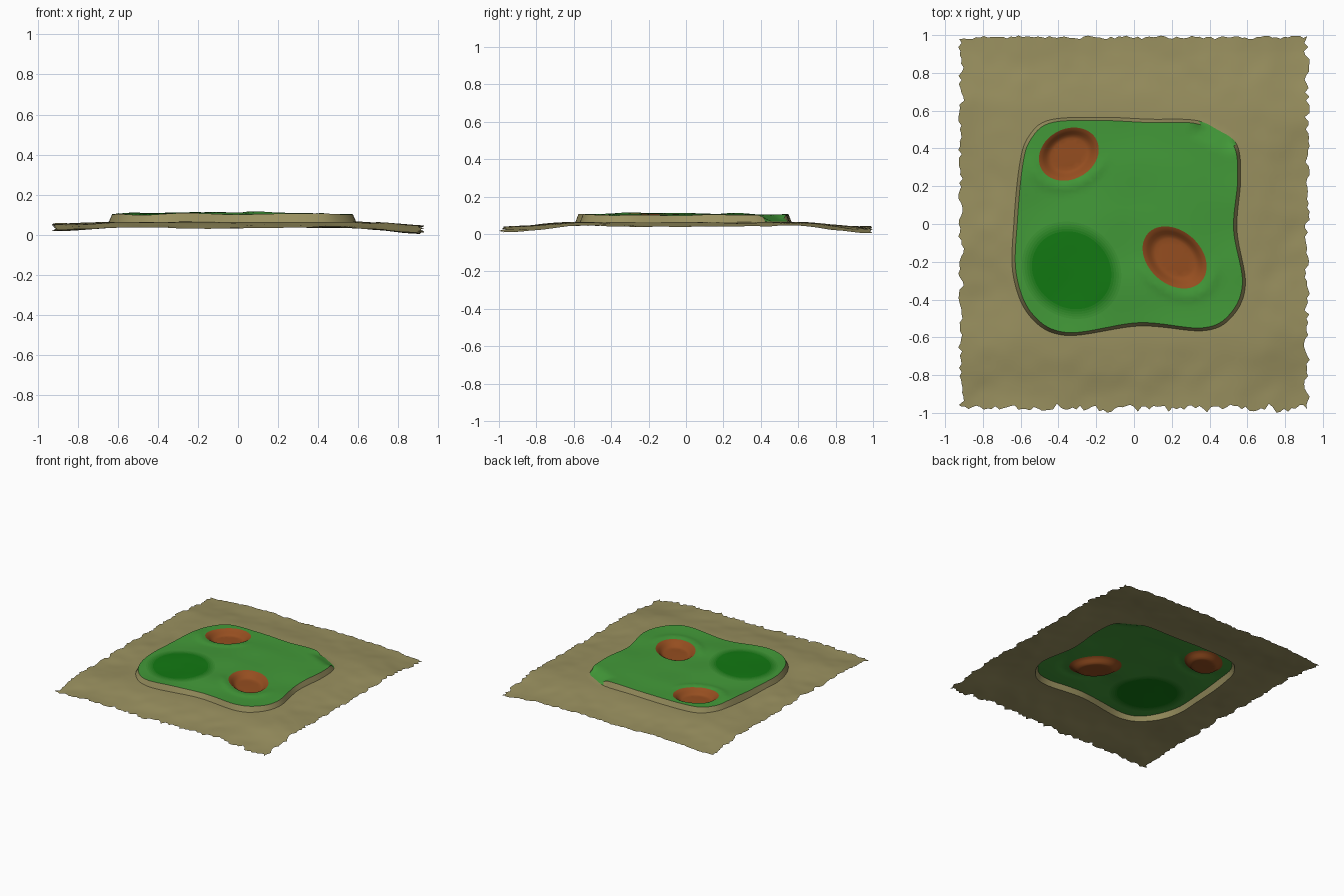
import bpy, random
from math import sin, cos, pi, radians, hypot, atan2, exp
from mathutils import Vector, noise
from mathutils.geometry import delaunay_2d_cdt, interpolate_bezier

if "Cube" in bpy.data.objects:
    bpy.data.objects.remove(bpy.data.objects["Cube"])

random.seed(4)
N = 180

# Plateau outline control points (counter-clockwise from the right)
CTRL = [(.545, -.03), (.565, .24), (.545, .42), (.44, .50), (.32, .55), (.08, .555),
        (-.18, .565), (-.45, .55), (-.56, .46), (-.605, .32), (-.635, .02), (-.64, -.27),
        (-.55, -.49), (-.36, -.59), (.03, -.54), (.37, -.565), (.52, -.49), (.59, -.32)]

# Ellipses: centre, half axes, rotation
PITS = [(-.345, .37, .165, .133, radians(28)), (.215, -.177, .19, .14, radians(-42))]
PATCH = (-.33, -.245, .275, .245, radians(-40))


def smooth(a, b, x):
    t = max(0, min(1, (x - a) / (b - a)))
    return t * t * (3 - 2 * t)


# Smooth closed curve, resampled to radius by angle
dense = []
for i in range(len(CTRL)):
    p0, p1, p2, p3 = [Vector(CTRL[(i + k - 1) % len(CTRL)]).to_3d() for k in range(4)]
    dense += interpolate_bezier(p1, p1 + (p2 - p0) / 6, p2 - (p3 - p1) / 6, p2, 16)[:-1]
polar = sorted((atan2(p.y, p.x) % (2 * pi), p.length) for p in dense)
polar = [(polar[-1][0] - 2 * pi, polar[-1][1])] + polar + [(polar[0][0] + 2 * pi, polar[0][1])]


def radius(a):
    a %= 2 * pi
    for (a0, r0), (a1, r1) in zip(polar, polar[1:]):
        if a0 <= a <= a1:
            return r0 + (r1 - r0) * (a - a0) / max(a1 - a0, 1e-9)
    return polar[0][1]


TABLE = [radius(2 * pi * i / 720) for i in range(721)]


def rim_distance(x, y):
    f = (atan2(y, x) % (2 * pi)) / (2 * pi) * 720
    i = min(int(f), 719)
    return hypot(x, y) - (TABLE[i] + (TABLE[i + 1] - TABLE[i]) * (f - i))


def ell(e, x, y):
    dx, dy = x - e[0], y - e[1]
    c, s = cos(e[4]), sin(e[4])
    return hypot((dx * c + dy * s) / e[2], (dy * c - dx * s) / e[3])


def ramp(x, y):
    a = atan2(y, x)
    return smooth(.60, .74, a) * (1 - smooth(.92, 1.06, a))


def n(x, y, f, k=0):
    return noise.noise(Vector((x * f + 3.1, y * f + 7.7, k)))


# Height of the terrain at any point
def height(x, y):
    s = rim_distance(x, y)
    out = max(abs(x) / .93, abs(y))
    low = .056 - .020 * smooth(.58, 1, abs(x) / .93) - .034 * smooth(.58, 1, abs(y))
    low += .009 * smooth(.8, 1, out) * (1 - x) * .5 - .004 * smooth(.7, .9, x)
    low += (.010 * n(x, y, 3) + .004 * n(x, y, 9, 2)) * smooth(.55, .8, out)
    top = .094 + .010 * n(x, y, 3.5, 5) + .004 * smooth(-.05, -.3, s)
    cliff = 1 - smooth(-.018, 0, s) if s < -.018 or s >= 0 else -s / .018 * .93 + .07 * smooth(0, -.018, s)
    r = ramp(x, y)
    up = cliff * (1 - r) + (1 - smooth(-.11, .02, s)) * r
    z = low + (top - low) * up
    for e in PITS:
        q = ell(e, x, y)
        z -= .042 * (1 - smooth(.6, 1.02, q))
        if q > 1 and y < e[1]:
            z += .007 * exp(-((q - 1.25) / .16) ** 2) * up * min(1, (e[1] - y) / .1)
    return z


pts, edges = [], []


def loop(ps):
    b = len(pts)
    pts.extend(Vector(p) for p in ps)
    edges.extend((b + i, b + (i + 1) % len(ps)) for i in range(len(ps)))


# Ragged sheet border
border, W, H = [], .917, .98
for side in range(4):
    m = 90
    for i in range(m):
        t = -1 + 2 * i / m
        j = random.uniform(-.012, .013) + .006 * sin(i * .7)
        if side == 0:
            border.append((t * W, -max(.94, min(1, H - .006 + j * 1.5))))
        elif side == 1:
            border.append((min(.93, W + j), t * H))
        elif side == 2:
            border.append((-t * W, min(1, H + .008 + j * .6)))
        else:
            border.append((-min(.93, W + j), -t * H))
loop(border)

# Contour loops for the cliff, the pits and the dark patch
for d in (-.032, -.018, 0, .018):
    loop([((radius(a) + d) * cos(a), (radius(a) + d) * sin(a))
          for a in (2 * pi * i / N for i in range(N))])


def ellipse_loop(e, q, m):
    c, s = cos(e[4]), sin(e[4])
    ps = [(q * e[2] * cos(2 * pi * i / m), q * e[3] * sin(2 * pi * i / m)) for i in range(m)]
    loop([(e[0] + u * c - v * s, e[1] + u * s + v * c) for u, v in ps])


PIT_RINGS = (1.1, 1.0, .92, .84, .76, .68, .6)
BANDS = (1.0, .95, .9, .85, .8)
for e in PITS:
    for q in PIT_RINGS:
        ellipse_loop(e, q, 64)
for q in BANDS:
    ellipse_loop(PATCH, q, 90)

# Grid fill, kept clear of the contour loops
step = .022
for i in range(-41, 42):
    for j in range(-44, 45):
        x, y = i * step, j * step
        if abs(x) > .89 or abs(y) > .93 or -.044 < rim_distance(x, y) < .03:
            continue
        if any(.54 < ell(e, x, y) < 1.16 for e in PITS) or .78 < ell(PATCH, x, y) < 1.03:
            continue
        pts.append(Vector((x + random.uniform(-.003, .003), y + random.uniform(-.003, .003))))

vs, _, faces, *_ = delaunay_2d_cdt(pts, edges, [], 1, 1e-6)
co = [(v.x, v.y, height(v.x, v.y)) for v in vs]
zmin = min(c[2] for c in co)
co = [(x, y, z - zmin + .004) for x, y, z in co]


def material(name, c):
    m = bpy.data.materials.new(name)
    m.diffuse_color = (*c, 1)
    m.use_nodes = True
    m.node_tree.nodes["Principled BSDF"].inputs["Base Color"].default_value = m.diffuse_color
    return m


G, D = Vector((.055, .32, .04)), Vector((.006, .19, .006))
tan = material("dry_ground", (.32, .28, .115))
brown = material("pit_soil", (.30, .075, .014))
greens = [material("grass_%d" % k, G.lerp(D, k / 5)) for k in range(6)]

# Sort faces into parts
parts = {"ground": [], "grass_plateau": [], "soil_pit_back": [], "soil_pit_front": []}
for f in faces:
    x = sum(vs[i].x for i in f) / len(f)
    y = sum(vs[i].y for i in f) / len(f)
    s = rim_distance(x, y)
    if ell(PITS[0], x, y) < .998:
        parts["soil_pit_back"].append((f, 0))
    elif ell(PITS[1], x, y) < .998:
        parts["soil_pit_front"].append((f, 0))
    elif s < -.018 or (s < 0 and ramp(x, y) > .4):
        parts["grass_plateau"].append((f, sum(ell(PATCH, x, y) < q for q in BANDS)))
    else:
        parts["ground"].append((f, 0))

for name, fs in parts.items():
    used = sorted({i for f, _ in fs for i in f})
    idx = {v: k for k, v in enumerate(used)}
    me = bpy.data.meshes.new(name)
    me.from_pydata([co[i] for i in used], [], [[idx[i] for i in f] for f, _ in fs])
    for m in {"ground": [tan], "grass_plateau": greens}.get(name, [brown]):
        me.materials.append(m)
    for p, (_, k) in zip(me.polygons, fs):
        p.material_index = k
    ob = bpy.data.objects.new(name, me)
    bpy.context.collection.objects.link(ob)
    bpy.ops.object.select_all(action='DESELECT')
    ob.select_set(True)
    bpy.context.view_layer.objects.active = ob
    bpy.ops.object.shade_smooth_by_angle(angle=radians(40))
